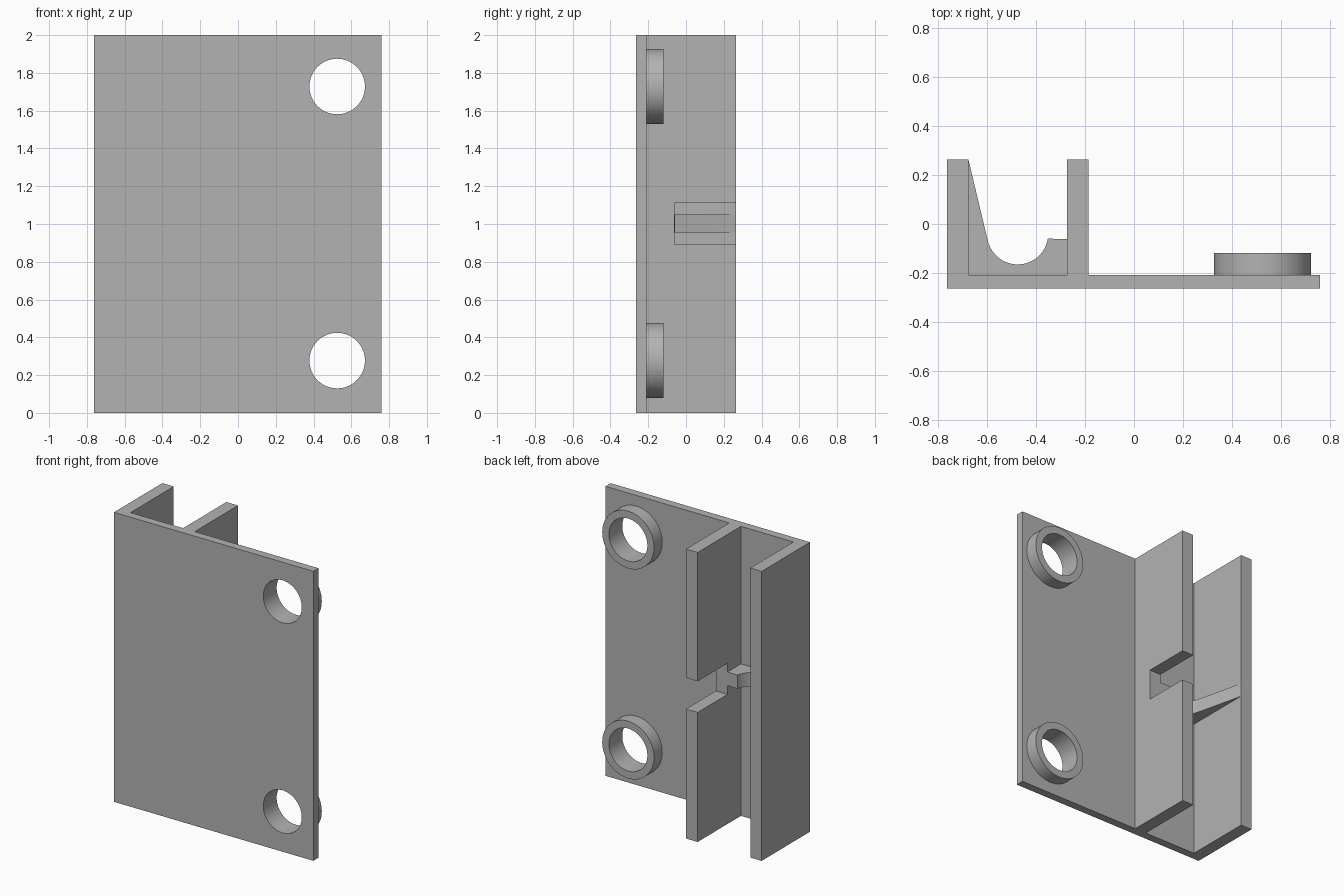
import bpy, bmesh, math
from mathutils import Matrix

cube = bpy.data.objects.get("Cube")
if cube:
    bpy.data.objects.remove(cube, do_unlink=True)

grey = bpy.data.materials.new("plain grey")
grey.use_nodes = True
colour = (0.45, 0.45, 0.45, 1)
grey.diffuse_color = colour
grey.node_tree.nodes["Principled BSDF"].inputs["Base Color"].default_value = colour


def finish(name, bm):
    bmesh.ops.recalc_face_normals(bm, faces=bm.faces)
    mesh = bpy.data.meshes.new(name)
    bm.to_mesh(mesh)
    bm.free()
    mesh.materials.append(grey)
    obj = bpy.data.objects.new(name, mesh)
    bpy.context.collection.objects.link(obj)
    return obj


def extrude_profile(name, points, z0, z1):
    bm = bmesh.new()
    face = bm.faces.new([bm.verts.new((x, y, z0)) for x, y in points])
    top = bmesh.ops.extrude_face_region(bm, geom=[face])["geom"]
    verts = [v for v in top if isinstance(v, bmesh.types.BMVert)]
    bmesh.ops.translate(bm, verts=verts, vec=(0, 0, z1 - z0))
    return finish(name, bm)


def cylinder(name, radius, x, z, y0, y1):
    bm = bmesh.new()
    bmesh.ops.create_cone(bm, cap_ends=True, segments=64, radius1=radius,
                          radius2=radius, depth=y1 - y0)
    turn = Matrix.Rotation(math.pi / 2, 4, 'X')
    bm.transform(Matrix.Translation((x, (y0 + y1) / 2, z)) @ turn)
    return finish(name, bm)


def cut(target, cutter):
    mod = target.modifiers.new("cut", 'BOOLEAN')
    mod.operation = 'DIFFERENCE'
    mod.solver = 'EXACT'
    mod.object = cutter
    cutter.hide_render = True
    cutter.hide_viewport = True


# Shared section dimensions
left, right, front, back = -0.763, 0.76, -0.264, 0.264
plate = -0.208
outer_in, inner_a, inner_b = -0.676, -0.274, -0.185
shelf = -0.062

# Plate with its two upright walls
body = extrude_profile("plate_and_walls", [
    (left, front), (right, front), (right, plate), (inner_b, plate),
    (inner_b, back), (inner_a, back), (inner_a, plate),
    (outer_in, plate), (outer_in, back), (left, back)], 0, 2)

# Notch through the inner wall
notch = extrude_profile("notch_cutter", [
    (inner_a - 0.03, shelf), (inner_b + 0.03, shelf),
    (inner_b + 0.03, back + 0.1), (inner_a - 0.03, back + 0.1)], 0.895, 1.11)
cut(body, notch)

# Cradle rib with a round seat between the walls
seat_x, seat_y, seat_r = -0.475, -0.04, 0.125
arc = []
for i in range(25):
    a = math.radians(194 + (351 - 194) * i / 24)
    arc.append((seat_x + seat_r * math.cos(a), seat_y + seat_r * math.sin(a)))
extrude_profile("cradle_rib",
                [(outer_in, plate), (outer_in, back)] + arc +
                [(inner_a, shelf), (inner_a, plate)], 0.955, 1.05)

# Raised collars around the two through holes
collars = []
for label, z in (("lower", 0.277), ("upper", 1.728)):
    collar = cylinder(label + "_collar", 0.198, 0.525, z, plate, -0.118)
    hole = cylinder(label + "_hole_cutter", 0.147, 0.525, z, -0.4, 0.1)
    cut(body, hole)
    cut(collar, hole)
    collars.append(collar)

# Apply the cuts, then smooth only the round surfaces
bpy.context.view_layer.update()
for obj in [body] + collars:
    graph = bpy.context.evaluated_depsgraph_get()
    mesh = bpy.data.meshes.new_from_object(obj.evaluated_get(graph))
    obj.modifiers.clear()
    obj.data = mesh
for obj in list(bpy.data.objects):
    if obj.name.endswith("_cutter"):
        bpy.data.objects.remove(obj, do_unlink=True)
bpy.ops.object.select_all(action='DESELECT')
for obj in [body, bpy.data.objects["cradle_rib"]] + collars:
    obj.select_set(True)
    bpy.context.view_layer.objects.active = obj
bpy.ops.object.shade_smooth_by_angle(angle=math.radians(30))
